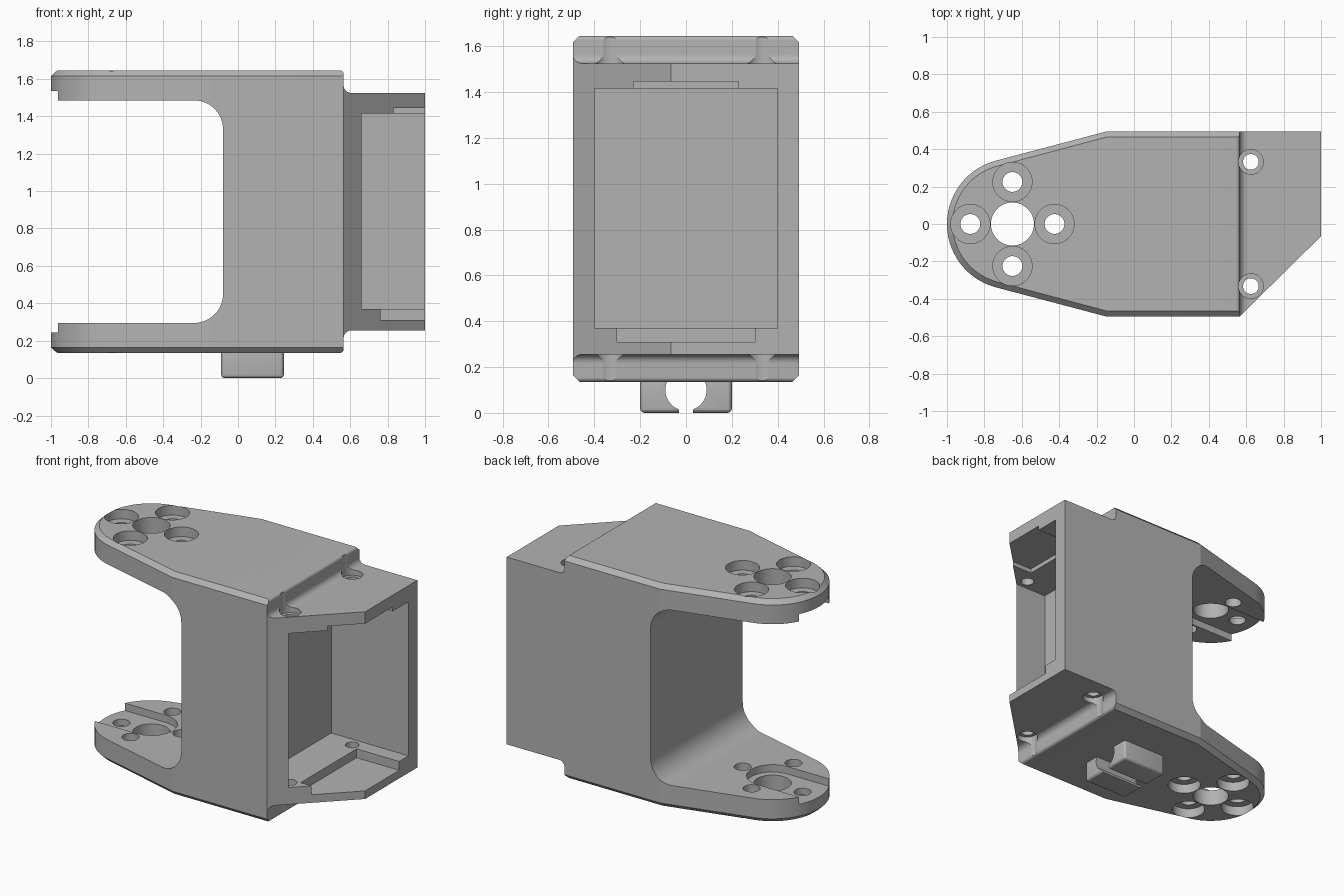
import bpy, bmesh, math
from mathutils import Vector

if "Cube" in bpy.data.objects:
    bpy.data.objects.remove(bpy.data.objects["Cube"])

grey = bpy.data.materials.new("plain_grey")
grey.use_nodes = True
GREY = (0.45, 0.45, 0.45, 1)
grey.diffuse_color = GREY
grey.node_tree.nodes["Principled BSDF"].inputs["Base Color"].default_value = GREY

MID = 0.89       # mirror height of the bracket
HALF = 0.755     # half height of the bracket
HUB = -0.65      # x of the arm hub


def arc(cx, cy, r, start, end, steps):
    angles = [math.radians(start + (end - start) * i / steps) for i in range(steps + 1)]
    return [(cx + r * math.cos(a), cy + r * math.sin(a)) for a in angles]


def loft(name, rings):
    """Solid through a list of equal-length rings of 3D points."""
    bm = bmesh.new()
    loops = [[bm.verts.new(p) for p in ring] for ring in rings]
    n = len(loops[0])
    for a, b in zip(loops, loops[1:]):
        for i in range(n):
            j = (i + 1) % n
            bm.faces.new((a[i], a[j], b[j], b[i]))
    bm.faces.new(loops[0][::-1])
    bm.faces.new(loops[-1])
    bmesh.ops.recalc_face_normals(bm, faces=bm.faces)
    mesh = bpy.data.meshes.new(name)
    bm.to_mesh(mesh)
    bm.free()
    mesh.materials.append(grey)
    obj = bpy.data.objects.new(name, mesh)
    bpy.context.collection.objects.link(obj)
    return obj


def prism(name, pts, axis, lo, hi):
    place = {"x": lambda p, t: (t, p[0], p[1]),
             "y": lambda p, t: (p[0], t, p[1]),
             "z": lambda p, t: (p[0], p[1], t)}[axis]
    return loft(name, [[place(p, t) for p in pts] for t in (lo, hi)])


def box(name, x0, x1, y0, y1, z0, z1):
    return prism(name, [(x0, y0), (x1, y0), (x1, y1), (x0, y1)], "z", z0, z1)


def cylinder(x, y, r, z0, z1):
    return prism("cutter", arc(x, y, r, 0, 352.5, 47), "z", min(z0, z1), max(z0, z1))


def apply(obj, mod):
    bpy.context.view_layer.objects.active = obj
    bpy.ops.object.modifier_apply(modifier=mod.name)


def cut(obj, cutter):
    mod = obj.modifiers.new("cut", "BOOLEAN")
    mod.operation = "DIFFERENCE"
    mod.solver = "EXACT"
    mod.object = cutter
    apply(obj, mod)
    bpy.data.objects.remove(cutter)


def finish(obj):
    bpy.ops.object.select_all(action="DESELECT")
    obj.select_set(True)
    bpy.context.view_layer.objects.active = obj
    bpy.ops.object.shade_smooth_by_angle(angle=math.radians(12))


# Bracket body: plan outline with chamfered top and bottom rims
def outline(d, z):
    w = 0.494 - d
    pts = [(1, w), (-0.15, w)] + arc(HUB, 0, 0.35 - d, 104.6, 255.4, 28)
    pts += [(-0.15, -w), (0.565, -w), (1, -0.065)]
    return [Vector((x, y, z)) for x, y in pts]


bracket = loft("bracket_body", [
    outline(0.03, MID - HALF), outline(0, MID - HALF + 0.03),
    outline(0, MID + HALF - 0.03), outline(0.03, MID + HALF)])

# Opening between the arms, with rounded inner corners
opening = [(-1.2, 0.295)] + arc(-0.235, 0.45, 0.155, -90, 0, 14)
opening += arc(-0.235, 1.33, 0.155, 0, 90, 14) + [(-1.2, 1.485)]
cut(bracket, prism("cutter", opening, "y", -1, 1))

# Housing cavity, with shallow recesses in its floor and roof
cut(bracket, box("cutter", 0.42, 1.2, -0.4, 0.4, 0.37, 1.415))
cut(bracket, box("cutter", 0.68, 1.2, -0.3, 0.3, 0.31, 0.5))
cut(bracket, box("cutter", 0.68, 1.2, -0.23, 0.23, 1.3, 1.445))

for s in (1, -1):
    def level(h):
        return MID + s * h

    # Step down to the housing, rounded above and filleted below
    step = [(0.545, 0.9), (0.545, HALF)] + arc(0.545, HALF - 0.02, 0.02, 80, 0, 8)
    step += arc(0.605, 0.675, 0.04, 180, 270, 12) + [(1.2, 0.635), (1.2, 0.9)]
    cut(bracket, prism("cutter", [(x, level(h)) for x, h in step], "y", -1, 1))

    # Keyed pocket on the inner face of the arm
    pocket = [(-1.2, -0.16)] + arc(HUB, 0, 0.16, -90, 90, 24) + [(-1.2, 0.16)]
    cut(bracket, prism("cutter", pocket, "z", *sorted((level(0.5), level(0.645)))))

    # Hub hole and four counterbored bolt holes
    cut(bracket, cylinder(HUB, 0, 0.115, level(0.5), level(0.9)))
    for dx, dy in ((1, 0), (-1, 0), (0, 1), (0, -1)):
        x, y = HUB + 0.225 * dx, 0.225 * dy
        cut(bracket, cylinder(x, y, 0.053, level(0.5), level(0.9)))
        cut(bracket, cylinder(x, y, 0.105, level(0.69), level(0.9)))

    # Counterbored screw holes in the housing
    for y in (-0.332, 0.332):
        cut(bracket, cylinder(0.625, y, 0.042, level(0.45), level(0.9)))
        cut(bracket, cylinder(0.625, y, 0.066, level(0.6), level(0.9)))
finish(bracket)

# Cable clip under the body: rounded block with a keyhole channel
clip = box("cable_clip", -0.09, 0.245, -0.2, 0.2, 0.0, 0.16)
bevel = clip.modifiers.new("round", "BEVEL")
bevel.width = 0.02
bevel.segments = 4
apply(clip, bevel)
channel = arc(0, 0.1, 0.09, -70, 35, 16) + [(0.074, 0.135), (-0.074, 0.135)]
channel += arc(0, 0.1, 0.09, 145, 250, 16) + [(-0.03, -0.1), (0.03, -0.1)]
cut(clip, prism("cutter", channel, "x", -1, 1))
finish(clip)
